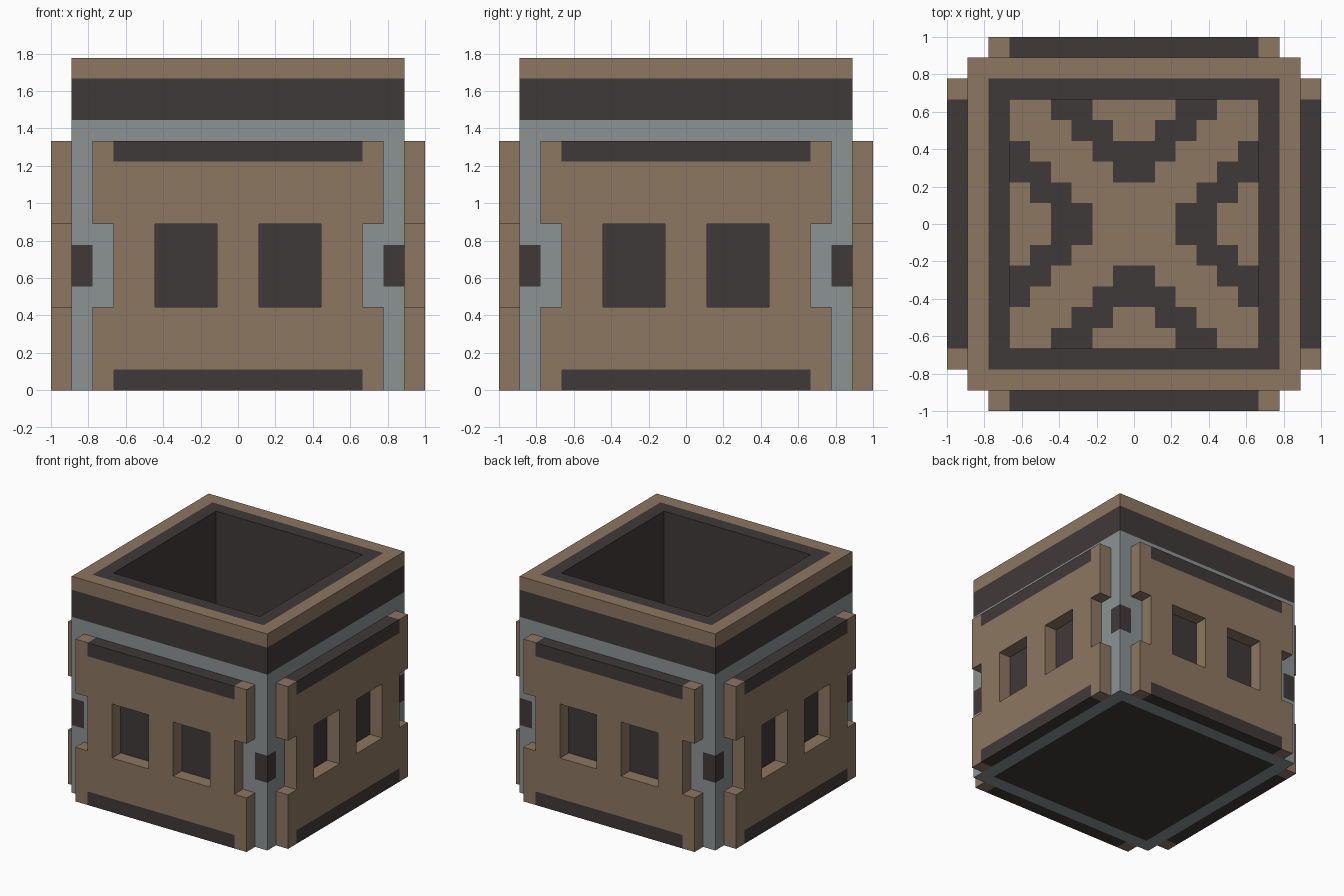
import bpy, bmesh, math
from mathutils import Matrix, Vector

if "Cube" in bpy.data.objects:
    bpy.data.objects.remove(bpy.data.objects["Cube"])

U = 1 / 9  # one building unit; the model is 18 units wide


def material(name, rgb):
    m = bpy.data.materials.new(name)
    m.diffuse_color = (*rgb, 1)
    m.use_nodes = True
    m.node_tree.nodes["Principled BSDF"].inputs["Base Color"].default_value = m.diffuse_color
    return m


BROWN, DARK, GREY = 0, 1, 2
MATS = [material("brown", (0.266, 0.184, 0.122)),
        material("dark", (0.051, 0.042, 0.041)),
        material("grey", (0.260, 0.292, 0.290))]


def finish(bm, name, rule):
    """Colour faces by their centre, scale to size and make the object."""
    for f in bm.faces:
        f.material_index = rule(f.calc_center_median())
    bmesh.ops.scale(bm, vec=(U, U, U), verts=bm.verts)
    mesh = bpy.data.meshes.new(name)
    bm.to_mesh(mesh)
    bm.free()
    for m in MATS:
        mesh.materials.append(m)
    ob = bpy.data.objects.new(name, mesh)
    bpy.context.collection.objects.link(ob)
    return ob


# Hollow body: square rings following a (half width, height) profile
profile = [(7, 0), (8, 0), (8, 4), (8, 5), (8, 7), (8, 8), (8, 13), (8, 15),
           (8, 16), (7, 16), (6, 16), (6, 2)]
bm = bmesh.new()
rings = [[bm.verts.new((sx * r, sy * r, z))
          for sx, sy in ((-1, -1), (1, -1), (1, 1), (-1, 1))] for r, z in profile]
for a, b in zip(rings, rings[1:]):
    for i in range(4):
        j = (i + 1) % 4
        bm.faces.new((a[i], a[j], b[j], b[i]))
bm.faces.new(rings[0][::-1])
for axis in (Vector((1, 0, 0)), Vector((0, 1, 0))):
    for d in (-7, -4, -1, 1, 4, 7):
        bmesh.ops.bisect_plane(bm, geom=bm.verts[:] + bm.edges[:] + bm.faces[:],
                               plane_co=axis * d, plane_no=axis)


def body_colour(c):
    a, b = sorted((abs(c.x), abs(c.y)))
    if b < 7:                       # inner rim, cavity walls, underside
        return DARK
    if c.z > 15:                    # top band and outer rim
        return BROWN
    if c.z > 13:                    # dark band
        return DARK
    if b > 7.9 and a > 7 and 5 < c.z < 7:      # corner studs
        return DARK
    if b > 7.9 and 1 < a < 4 and 4 < c.z < 8:  # window backs
        return DARK
    return GREY


finish(bm, "hollow_body", body_colour)

# Cavity floor with stepped pattern
bm = bmesh.new()
bmesh.ops.create_grid(bm, x_segments=12, y_segments=12, size=6,
                      matrix=Matrix.Translation((0, 0, 2)))


def floor_colour(c):
    return DARK if 1.5 < abs(abs(c.x) - abs(c.y)) < 3.5 else BROWN


finish(bm, "patterned_floor", floor_colour)

# Side panels with two windows and notched edges
XS = (-7, -6, -4, -1, 1, 4, 6, 7)
ZS = (0, 1, 4, 8, 11, 12)


def panel_colour(c):
    return DARK if abs(c.x) < 6 and (c.z < 1 or c.z > 11) else BROWN


for k, side in enumerate(("front", "right", "back", "left")):
    bm = bmesh.new()
    for x0, x1 in zip(XS, XS[1:]):
        for z0, z1 in zip(ZS, ZS[1:]):
            mid = abs(x0 + x1) / 2
            if z0 == 4 and (1 < mid < 4 or mid > 6):
                continue
            bm.faces.new([bm.verts.new((x, -8, z)) for x, z in
                          ((x0, z0), (x1, z0), (x1, z1), (x0, z1))])
    bmesh.ops.remove_doubles(bm, verts=bm.verts, dist=0.001)
    out = bmesh.ops.extrude_face_region(bm, geom=bm.faces[:])["geom"]
    bmesh.ops.translate(bm, vec=(0, -1, 0),
                        verts=[v for v in out if isinstance(v, bmesh.types.BMVert)])
    # the back lies flat on the body, so it is left open
    bmesh.ops.recalc_face_normals(bm, faces=bm.faces)
    back = [f for f in bm.faces if abs(f.calc_center_median().y + 8) < 0.01]
    bmesh.ops.delete(bm, geom=back, context="FACES_ONLY")
    ob = finish(bm, side + "_panel", panel_colour)
    ob.rotation_euler.z = k * math.pi / 2
